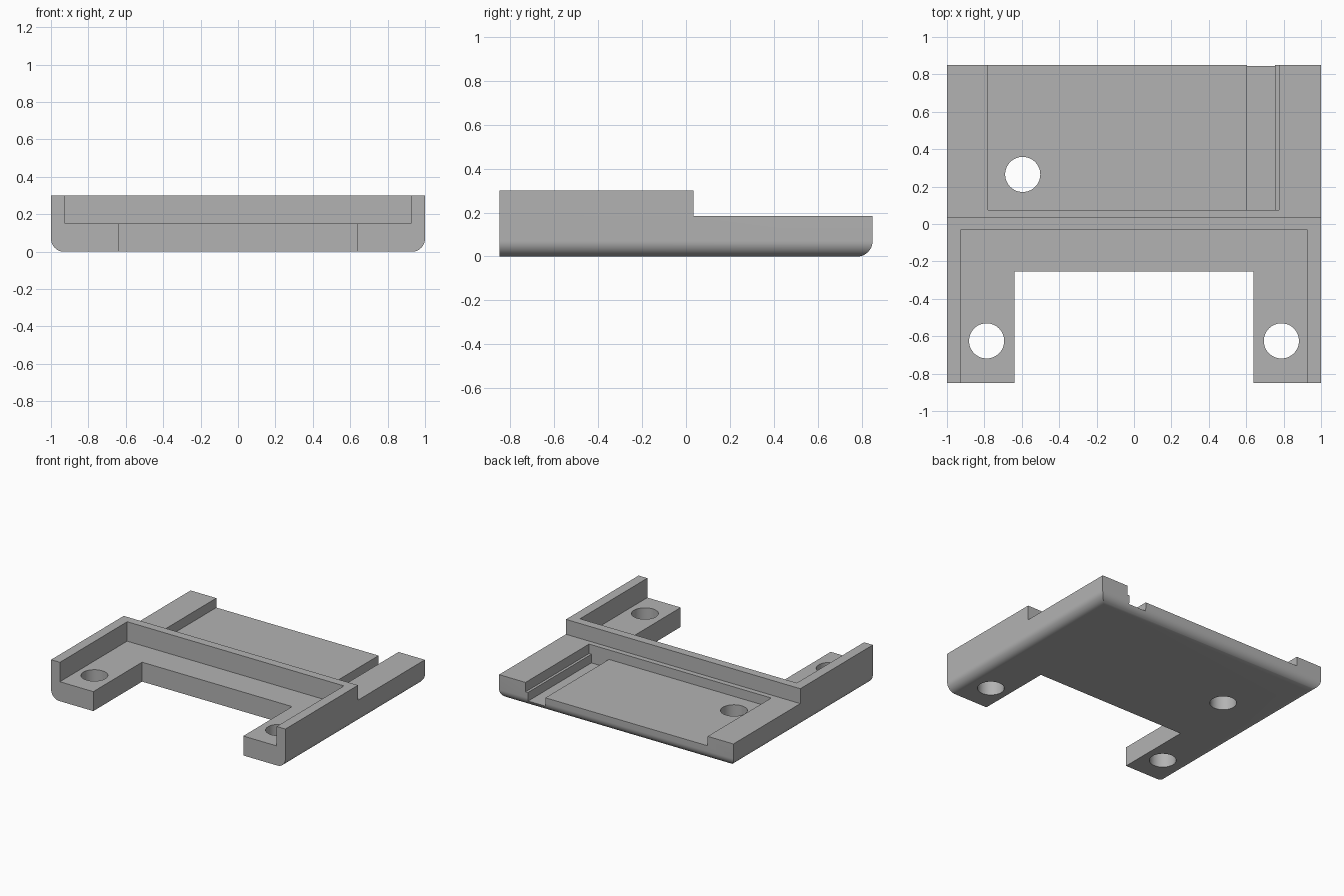
import bpy, bmesh, math
from mathutils import Vector

cube = bpy.data.objects.get("Cube")
if cube:
    bpy.data.objects.remove(cube)

HALF_Y, TOP, ROUND = 0.85, 0.30, 0.07

grey = bpy.data.materials.new("plain grey")
grey.use_nodes = True
colour = (0.45, 0.45, 0.45, 1)
grey.diffuse_color = colour
grey.node_tree.nodes["Principled BSDF"].inputs["Base Color"].default_value = colour


def make_object(name, bm):
    bmesh.ops.recalc_face_normals(bm, faces=bm.faces)
    mesh = bpy.data.meshes.new(name)
    bm.to_mesh(mesh)
    bm.free()
    mesh.materials.append(grey)
    obj = bpy.data.objects.new(name, mesh)
    bpy.context.collection.objects.link(obj)
    return obj


def prism(name, points, offset):
    """Extrude a closed outline of 3D points along an offset."""
    bm = bmesh.new()
    face = bm.faces.new([bm.verts.new(p) for p in points])
    new = bmesh.ops.extrude_face_region(bm, geom=[face])["geom"]
    bmesh.ops.translate(bm, vec=Vector(offset),
                        verts=[v for v in new if isinstance(v, bmesh.types.BMVert)])
    return make_object(name, bm)


def box(name, x0, x1, y0, y1, z0, z1):
    return prism(name, [(x0, y0, z0), (x1, y0, z0), (x1, y1, z0), (x0, y1, z0)],
                 (0, 0, z1 - z0))


def bottom_round(edge):
    """Quarter circle from the underside up to a wall at the given edge."""
    angles = [math.pi / 2 * i / 12 for i in range(13)]
    return [(edge - ROUND + ROUND * math.sin(a), ROUND - ROUND * math.cos(a))
            for a in angles]


def combine(target, cutter, operation):
    mod = target.modifiers.new(cutter.name, 'BOOLEAN')
    mod.object, mod.operation, mod.solver = cutter, operation, 'EXACT'
    bpy.context.view_layer.objects.active = target
    bpy.ops.object.modifier_apply(modifier=mod.name)
    bpy.data.objects.remove(cutter)


# Body: stepped side profile crossed with the rounded front profile
side = [(-HALF_Y, 0)] + bottom_round(HALF_Y) + [
    (HALF_Y, 0.185), (0.035, 0.185), (0.035, TOP), (-HALF_Y, TOP)]
body = prism("bracket_body", [(-1.1, y, z) for y, z in side], (2.2, 0, 0))
right_half = bottom_round(1) + [(1, 0.4)]
front = right_half + [(-x, z) for x, z in reversed(right_half)]
combine(body, prism("front_profile", [(x, -1, z) for x, z in front], (0, 2, 0)),
        'INTERSECT')

# Recesses, the opening between the arms, and the narrow channel
pockets = {
    "front_recess": (-0.925, 0.925, -1, -0.03, 0.15, 0.5),
    "arm_opening": (-0.64, 0.64, -1, -0.255, -0.1, 0.5),
    "back_recess": (-0.78, 0.775, 0.075, 1, 0.112, 0.5),
    "channel": (0.605, 0.755, 0.075, 1, 0.045, 0.5),
}
for name, size in pockets.items():
    combine(body, box(name, *size), 'DIFFERENCE')

# Screw holes
for x, y in [(-0.788, -0.625), (0.788, -0.625), (-0.595, 0.265)]:
    bm = bmesh.new()
    bmesh.ops.create_cone(bm, cap_ends=True, segments=48, radius1=0.094,
                          radius2=0.094, depth=1)
    bmesh.ops.translate(bm, vec=(x, y, 0), verts=bm.verts)
    combine(body, make_object("screw_hole", bm), 'DIFFERENCE')

# One material, smooth rounds, sharp corners
body.data.materials.clear()
body.data.materials.append(grey)
bpy.ops.object.select_all(action='DESELECT')
body.select_set(True)
bpy.context.view_layer.objects.active = body
bpy.ops.object.shade_smooth_by_angle(angle=math.radians(30))
